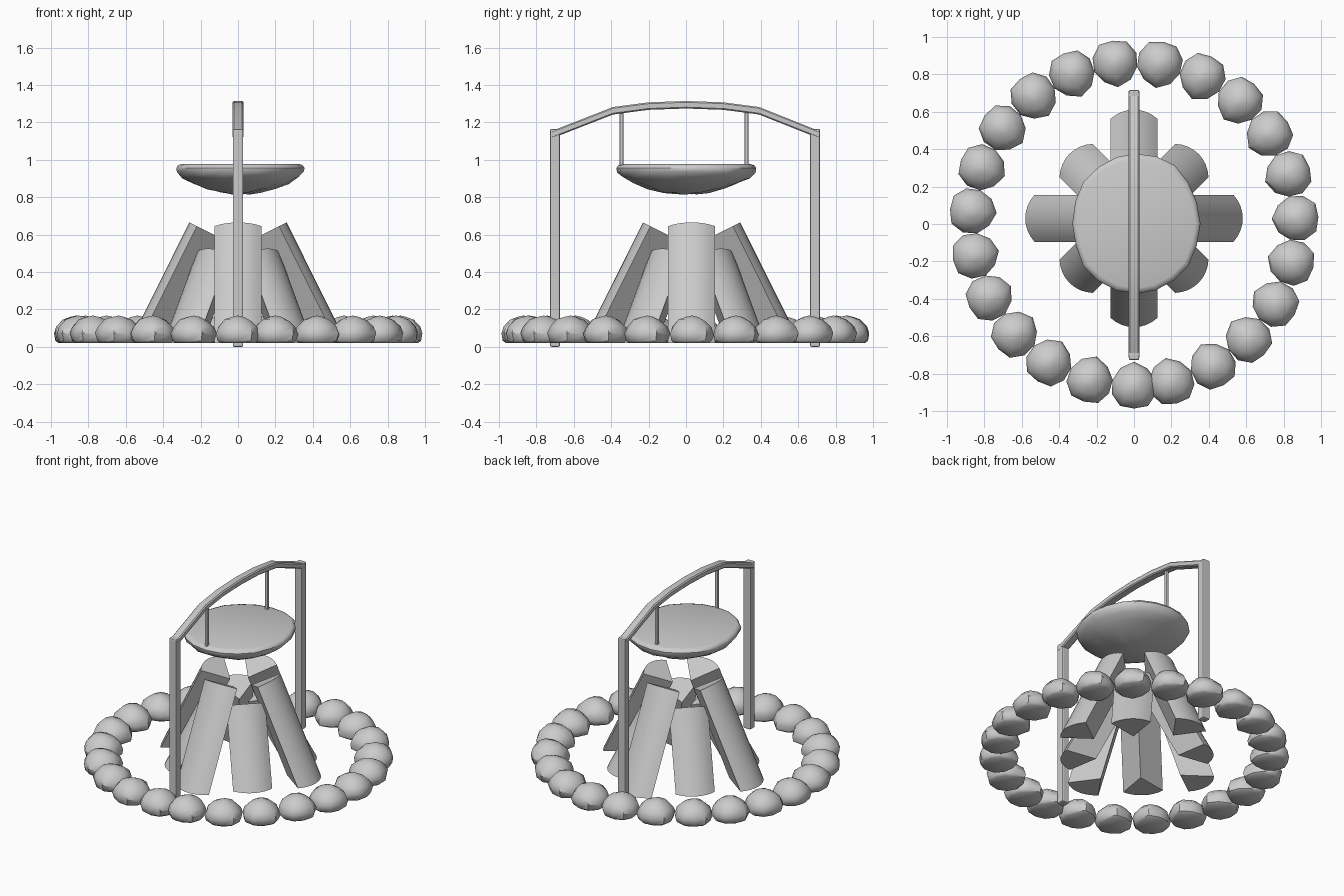
import bpy, bmesh, math, random
from mathutils import Vector, Matrix

if "Cube" in bpy.data.objects:
    bpy.data.objects.remove(bpy.data.objects["Cube"])

random.seed(4)


def make_object(name, bm, smooth_angle=None):
    bmesh.ops.recalc_face_normals(bm, faces=bm.faces)
    me = bpy.data.meshes.new(name)
    bm.to_mesh(me)
    bm.free()
    ob = bpy.data.objects.new(name, me)
    bpy.context.collection.objects.link(ob)
    if smooth_angle:
        bpy.ops.object.select_all(action='DESELECT')
        ob.select_set(True)
        bpy.context.view_layer.objects.active = ob
        bpy.ops.object.shade_smooth_by_angle(angle=math.radians(smooth_angle))
    return ob


def loft(rings, tip=False):
    """Skin closed rings of equal length, capping both ends."""
    bm = bmesh.new()
    vs = [[bm.verts.new(p) for p in r] for r in rings]
    n = len(vs[0])
    for a, b in zip(vs, vs[1:]):
        for i in range(n):
            j = (i + 1) % n
            bm.faces.new((a[i], a[j], b[j], b[i]))
    bm.faces.new(vs[0])
    if tip:
        t = bm.verts.new(tip)
        for i in range(n):
            bm.faces.new((vs[-1][i], vs[-1][(i + 1) % n], t))
    else:
        bm.faces.new(vs[-1])
    return bm


def box_object(name, size, loc, bevel=0.008):
    bm = bmesh.new()
    bmesh.ops.create_cube(bm, size=1, matrix=Matrix.Translation(loc) @ Matrix.Diagonal((*size, 1)))
    ob = make_object(name, bm)
    mod = ob.modifiers.new("bevel", 'BEVEL')
    mod.width = bevel
    mod.segments = 2
    return ob


# Ring of flat-bottomed stones, blunt corner pointing to the centre (local -x)
outline = [.119, .127, .122, .123, .122, .135, .122, .121, .123, .125]
rings = []
for z, s in ((.02, .80), (.032, .93), (.07, 1), (.11, .89), (.142, .60), (.16, .26)):
    ring = []
    for i, r in enumerate(outline):
        a = math.tau * i / len(outline)
        k = s * r * random.uniform(.96, 1.02)
        dz = random.uniform(-.006, .006) if .04 < z < .15 else 0
        ring.append((k * math.cos(a), k * math.sin(a), z + dz))
    rings.append(ring)
stone = make_object("ring_stone", loft(rings, tip=(0, 0, .167)), 40)
for i in range(23):
    ob = stone if i == 0 else bpy.data.objects.new("ring_stone", stone.data)
    if i:
        bpy.context.collection.objects.link(ob)
    a = math.radians(-90 - 15.76 * i)
    ob.location = (.87 * math.cos(a), .87 * math.sin(a), 0)
    ob.rotation_euler.z = a


# Split logs: wedge section leaning inwards, ground end cut level
def split_log(name, angle, top_r, top_z, tilt=26.5, rad=.2, half=39):
    t = math.radians(tilt)
    up = Vector((-math.sin(t), 0, math.cos(t)))
    out = Vector((math.cos(t), 0, math.sin(t)))
    sect = [(0, 0)]
    for i in range(9):
        a = math.radians(-half + 2 * half * i / 8)
        sect.append((rad * math.cos(a), rad * math.sin(a)))
    origin = Vector((top_r, 0, top_z)) - out * rad
    top = [origin + out * u + Vector((0, v, 0)) for u, v in sect]
    bottom = [p - up * ((p.z - .02) / up.z) for p in top]
    ob = make_object(name, loft([bottom, top]), 30)
    ob.location = (0, .03, 0)
    ob.rotation_euler.z = angle


for i in range(4):
    split_log("tall_log", math.pi / 2 * i, .26, .665)
    split_log("short_log", math.pi / 2 * (i + .5), .225, .525, tilt=27.5)

# Two upright posts
for name, y in (("front_post", -.70), ("back_post", .69)):
    box_object(name, (.056, .054, 1.165), (0, y, 1.165 / 2))

# Bent crossbar
path = [(-.715, 1.135), (-.39, 1.262), (-.2, 1.287), (0, 1.294),
        (.2, 1.287), (.39, 1.262), (.71, 1.135)]
w, h, c = .029, .020, .007
sect = [(-w, -h + c), (-w + c, -h), (w - c, -h), (w, -h + c),
        (w, h - c), (w - c, h), (-w + c, h), (-w, h - c)]
make_object("crossbar", loft([[(x, y, z + dz) for x, dz in sect] for y, z in path]), 30)

# Hanging rods
for y in (-.345, .323):
    box_object("hanging_rod", (.02, .02, .32), (0, y, 1.11), .004)

# Flat-topped stone pan with a shallow rough belly
rings = []
n = 20
wob = [random.uniform(.975, 1.01) for _ in range(n)]
for z, s in ((.818, .14), (.826, .32), (.846, .55), (.875, .76), (.905, .91),
             (.935, .99), (.955, 1), (.97, .975), (.977, .92)):
    ring = []
    for i in range(n):
        a = math.tau * i / n
        k = s * wob[i]
        dz = random.uniform(-.005, .005) if z < .94 else 0
        ring.append((.012 + .347 * k * math.cos(a), .002 + .383 * k * math.sin(a), z + dz))
    rings.append(ring)
make_object("hanging_pan", loft(rings), 40)
